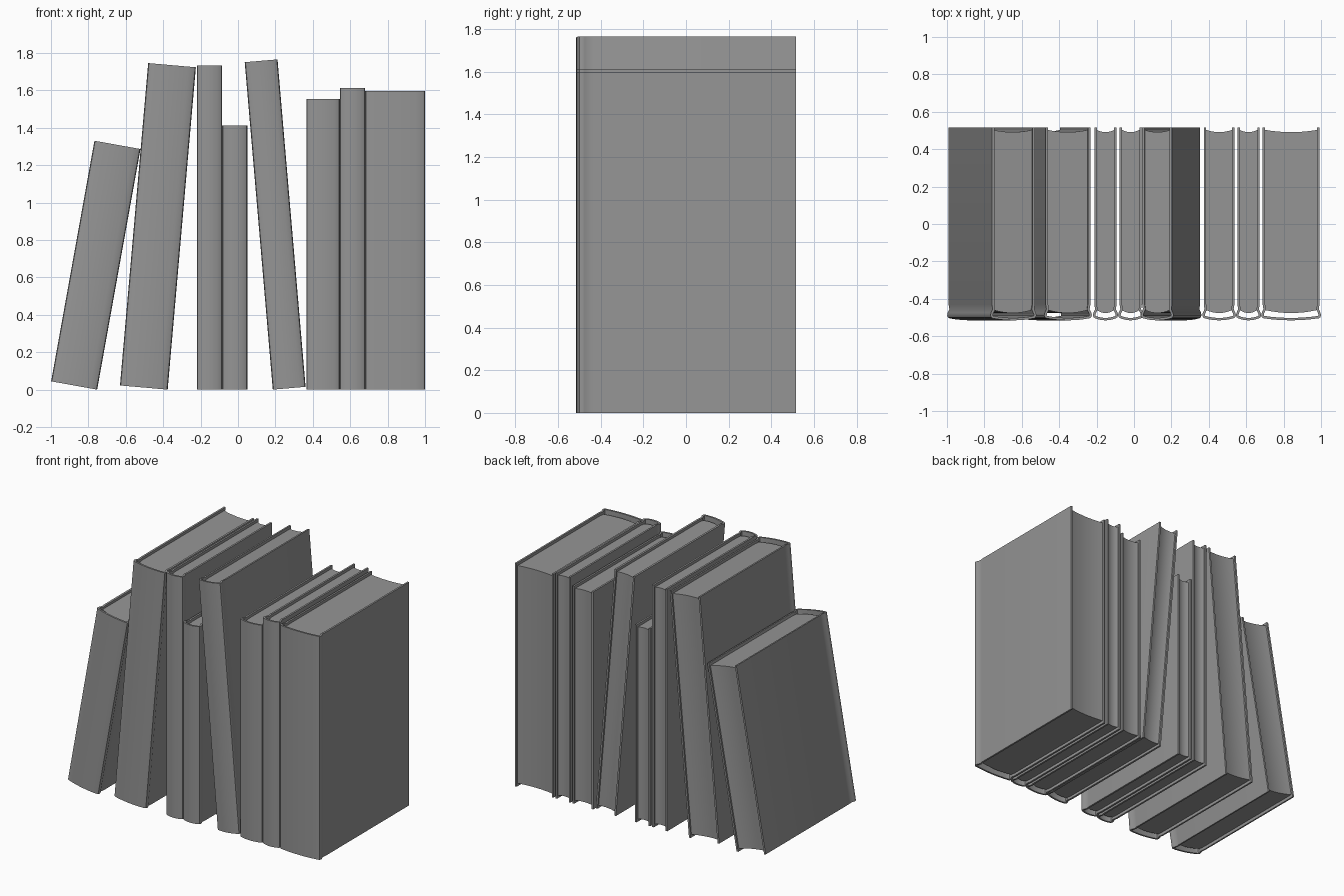
import bpy, bmesh, math
from mathutils import Matrix, Vector

cube = bpy.data.objects.get("Cube")
if cube:
    bpy.data.objects.remove(cube, do_unlink=True)

grey = bpy.data.materials.new("plain grey")
grey.use_nodes = True
grey.diffuse_color = (0.3, 0.3, 0.3, 1)
grey.node_tree.nodes["Principled BSDF"].inputs["Base Color"].default_value = (0.3, 0.3, 0.3, 1)

FRONT, BACK = -0.515, 0.515
BOARD = 0.013      # cover thickness
INSET = 0.008      # boards sit inside the spine's width
RECESS = 0.02      # pages sit inside the cover's height


def finish(bm, name, matrix):
    """Turn a bmesh into a smooth-shaded object with sharp edges kept."""
    bmesh.ops.recalc_face_normals(bm, faces=bm.faces)
    mesh = bpy.data.meshes.new(name)
    bm.to_mesh(mesh)
    bm.free()
    mesh.materials.append(grey)
    obj = bpy.data.objects.new(name, mesh)
    bpy.context.collection.objects.link(obj)
    obj.matrix_world = matrix
    bpy.ops.object.select_all(action="DESELECT")
    obj.select_set(True)
    bpy.context.view_layer.objects.active = obj
    bpy.ops.object.shade_smooth_by_angle(angle=math.radians(35))


def raise_up(bm, height):
    """Extrude all flat faces upwards into a solid."""
    new = bmesh.ops.extrude_face_region(bm, geom=bm.faces[:], use_keep_orig=True)["geom"]
    verts = [v for v in new if isinstance(v, bmesh.types.BMVert)]
    bmesh.ops.translate(bm, verts=verts, vec=(0, 0, height))


def cover_path(h):
    """Outer line of the cover: board, joint groove, rounded spine, mirrored."""
    half = [(h - INSET, BACK), (h - INSET, -0.43), (h - 0.012, -0.455),
            (h - 0.003, -0.475), (h, -0.488), (h - 0.004, -0.499)]
    e = h - 0.012
    half += [(e * k / 4, FRONT + 0.011 * (k / 4) ** 2) for k in (4, 3, 2, 1)]
    pts = half + [(0, FRONT)] + [(-x, y) for x, y in reversed(half)]
    return [Vector(p) for p in pts]


def offset(path, dist):
    """Shift a polyline sideways by a constant thickness."""
    result = []
    last = len(path) - 1
    for i, p in enumerate(path):
        a = (path[max(i, 1)] - path[max(i, 1) - 1]).normalized()
        j = min(i, last - 1)
        b = (path[j + 1] - path[j]).normalized()
        t = (a + b).normalized()
        result.append(p + Vector((t.y, -t.x)) * dist / max(t.dot(a), 0.5))
    return result


def cover(name, width, height, matrix):
    bm = bmesh.new()
    outer = cover_path(width / 2)
    inner = offset(outer, BOARD)
    rows = [[bm.verts.new((p.x, p.y, 0)) for p in line] for line in (outer, inner)]
    for i in range(len(outer) - 1):
        bm.faces.new((rows[0][i], rows[0][i + 1], rows[1][i + 1], rows[1][i]))
    raise_up(bm, height)
    finish(bm, name, matrix)


def pages(name, width, height, matrix):
    """Page block: bulging at the spine, hollow at the fore edge."""
    bm = bmesh.new()
    h = width / 2 - INSET - BOARD
    steps = [k / 4 for k in range(-4, 5)]
    line = [(h * s, -0.46 - 0.016 * (1 - s * s)) for s in steps]
    line += [(-h * s, 0.503 - 0.012 * (1 - s * s)) for s in steps]
    bm.faces.new([bm.verts.new((x, y, RECESS)) for x, y in line])
    raise_up(bm, height - 2 * RECESS)
    finish(bm, name, matrix)


def book(name, left, width, height, lean=0.0):
    """Lean in degrees towards +x; the book tips over its lowest corner."""
    side = 1 if lean >= 0 else -1
    pivot = left + (width if lean > 0 else 0 if lean < 0 else width / 2)
    shift = -side * width / 2 if lean else 0
    matrix = (Matrix.Translation((pivot, 0, 0))
              @ Matrix.Rotation(math.radians(lean), 4, "Y")
              @ Matrix.Translation((shift, 0, 0)))
    cover(name + "_cover", width, height, matrix)
    pages(name + "_pages", width, height, matrix)


# Row of books from the model's right to its left
book("short_leaning_book", -1.003, 0.25, 1.307, 10.2)
book("tall_leaning_book", -0.632, 0.256, 1.73, 5.0)
book("tall_thin_book", -0.22, 0.135, 1.732)
book("short_thin_book", -0.085, 0.135, 1.412)
book("back_leaning_book", 0.186, 0.176, 1.757, -4.9)
book("medium_book", 0.365, 0.18, 1.555)
book("slim_book", 0.545, 0.135, 1.613)
book("thick_book", 0.68, 0.32, 1.597)
